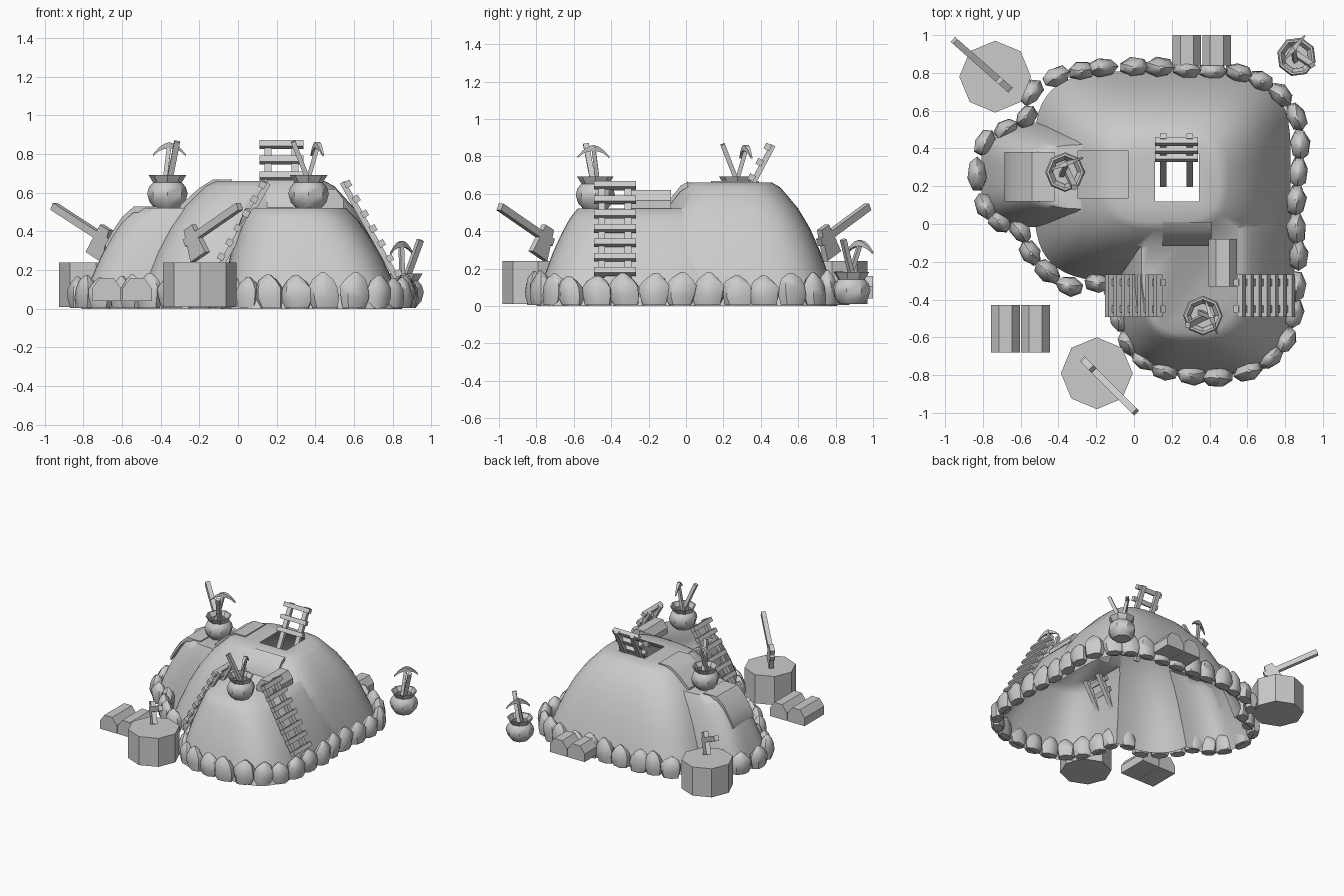
import bpy, bmesh, math, random
from mathutils import Vector, Matrix

random.seed(4)
if "Cube" in bpy.data.objects:
    bpy.data.objects.remove(bpy.data.objects["Cube"])

clay = bpy.data.materials.new("plain_grey")
clay.use_nodes = True
GREY = (0.6, 0.6, 0.6, 1)
clay.diffuse_color = GREY
clay.node_tree.nodes["Principled BSDF"].inputs["Base Color"].default_value = GREY


def finish(name, bm, angle=None):
    bmesh.ops.recalc_face_normals(bm, faces=bm.faces)
    mesh = bpy.data.meshes.new(name)
    bm.to_mesh(mesh)
    bm.free()
    mesh.materials.append(clay)
    ob = bpy.data.objects.new(name, mesh)
    bpy.context.collection.objects.link(ob)
    if angle:
        smooth(ob, angle)
    return ob


def smooth(ob, angle):
    bpy.ops.object.select_all(action='DESELECT')
    ob.select_set(True)
    bpy.context.view_layer.objects.active = ob
    bpy.ops.object.shade_smooth_by_angle(angle=math.radians(angle))


def loft(bm, rings):
    rows = [[bm.verts.new(p) for p in ring] for ring in rings]
    n = len(rows[0])
    for a, b in zip(rows, rows[1:]):
        for i in range(n):
            j = (i + 1) % n
            bm.faces.new((a[i], a[j], b[j], b[i]))
    bm.faces.new(rows[0])
    bm.faces.new(rows[-1])


def beam(bm, p, q, w, d, side, taper=1):
    # Rectangular bar from p to q; w is measured along side
    p, q = Vector(p), Vector(q)
    axis = (q - p).normalized()
    side = Vector(side)
    side = (side - axis * side.dot(axis)).normalized()
    up = axis.cross(side)
    corners = ((-1, -1), (1, -1), (1, 1), (-1, 1))
    loft(bm, [[c + side * a * w / 2 * k + up * b * d / 2 for a, b in corners]
              for c, k in ((p, 1), (q, taper))])


# Mound: three rounded lobes, each between a top and a base rectangle
def lobe(name, top, base, height, profile, power):
    bm = bmesh.new()
    rings = []
    for s, h in profile:
        x0, x1, y0, y1 = [a + (b - a) * s for a, b in zip(top, base)]
        ring = []
        round_off = power + .16 * (1 - s)
        for i in range(56):
            t = math.tau * (i + 0.5) / 56
            c, k = math.cos(t), math.sin(t)
            u = math.copysign(abs(c) ** round_off, c)
            v = math.copysign(abs(k) ** round_off, k)
            ring.append(((x0 + x1 + u * (x1 - x0)) / 2,
                         (y0 + y1 + v * (y1 - y0)) / 2, h * height))
        rings.append(ring)
    loft(bm, rings)
    return finish(name, bm)


tall = ((0, 1), (.13, .96), (.4, .79), (.58, .63), (.74, .44), (.9, .19), (1, 0))
short = ((0, 1), (.2, .89), (.38, .75), (.6, .55), (.8, .32), (1, 0))
mound = lobe("mound", (-.12, .45, .01, .46), (-.53, .83, -.31, .81), .66, tall, .5)
lobes = (lobe("front_lobe", (.04, .56, -.58, .2), (-.09, .85, -.8, .3), .522, short, .53),
         lobe("left_lobe", (-.54, .05, .08, .42), (-.81, .2, -.02, .54), .52, short, .52))
for other in lobes:
    mod = mound.modifiers.new("join", 'BOOLEAN')
    mod.operation = 'UNION'
    mod.solver = 'EXACT'
    mod.object = other
    bpy.context.view_layer.objects.active = mound
    bpy.ops.object.modifier_apply(modifier=mod.name)
    bpy.data.objects.remove(other)

# Open the underside and the square roof hatch
bm = bmesh.new()
bm.from_mesh(mound.data)
bmesh.ops.delete(bm, geom=[f for f in bm.faces if f.calc_center_median().z < .005],
                 context='FACES')
for co, no in (((.11, 0, 0), (1, 0, 0)), ((.345, 0, 0), (1, 0, 0)),
               ((0, .12, 0), (0, 1, 0)), ((0, .37, 0), (0, 1, 0))):
    roof = [f for f in bm.faces if f.calc_center_median().z > .655]
    geom = set(roof) | {e for f in roof for e in f.edges} | {v for f in roof for v in f.verts}
    bmesh.ops.bisect_plane(bm, geom=list(geom), plane_co=co, plane_no=no)
hatch = []
for f in bm.faces:
    c = f.calc_center_median()
    if c.z > .655 and .11 < c.x < .345 and .12 < c.y < .37:
        hatch.append(f)
bmesh.ops.delete(bm, geom=hatch, context='FACES')
bm.to_mesh(mound.data)
bm.free()
smooth(mound, 60)


# Bent cover panels over the slopes
def panel(name, path, lo, hi, along_x):
    bm = bmesh.new()
    rings = []
    for a, z in path:
        ring = [(lo, z), (hi, z), (hi, z - .03), (lo, z - .03)]
        rings.append([(a, b, c) if along_x else (b, a, c) for b, c in ring])
    loft(bm, rings)
    finish(name, bm, 40)


panel("upper_cover", ((-.3, .535), (-.2, .625), (-.13, .668), (-.03, .668)), .135, .39, True)
panel("left_cover", ((-.685, .335), (-.65, .4), (-.6, .475), (-.54, .528), (-.42, .528)),
      .12, .38, True)
panel("front_cover", ((-.115, .533), (-.03, .642), (.01, .665)), .15, .41, False)

# Ring of boulders around the foot
foot = [(-.41, .78), (-.28, .81), (-.16, .83), (0, .83), (.13, .83), (.28, .82), (.41, .81),
        (.55, .8), (.67, .76), (.77, .69), (.86, .57), (.88, .42), (.87, .28), (.86, .12),
        (.86, -.03), (.87, -.17), (.86, -.32), (.85, -.47), (.81, -.61), (.72, -.71),
        (.6, -.78), (.45, -.81), (.31, -.8), (.17, -.78), (.05, -.72), (-.03, -.63),
        (-.08, -.5), (-.1, -.38), (-.2, -.31), (-.34, -.33), (-.46, -.25), (-.55, -.15),
        (-.6, -.04), (-.71, .01), (-.79, .1), (-.83, .26), (-.79, .43), (-.68, .5),
        (-.57, .57), (-.54, .7)]
foot = [Vector((x, y, 0)) for x, y in foot]
bm = bmesh.new()
for i, centre in enumerate(foot):
    span = foot[(i + 1) % len(foot)] - foot[i - 1]
    along = span.normalized()
    out = Vector((along.y, -along.x, 0))
    half = max(.07, span.length * .285)
    rings = []
    tip = random.uniform(-.02, .02)
    high = random.uniform(.155, .185)
    for h, r in ((0, .8), (.3, 1), (.6, .95), (.82, .65), (1, .15)):
        ring = []
        for k in range(7):
            t = math.tau * k / 7
            j = r * random.uniform(.9, 1.1)
            ring.append(centre + along * (half * j * math.cos(t) + tip * h)
                        + out * .052 * j * math.sin(t) + Vector((0, 0, h * high + .005)))
        rings.append(ring)
    loft(bm, rings)
finish("boulder_ring", bm, 45)


# Ladders: two rails and rungs between two fractions of their length
def ladder(name, low, high, side, first, count):
    low, high, side = Vector(low), Vector(high), Vector(side)
    run = high - low
    bm = bmesh.new()
    for s in (-1, 1):
        beam(bm, low + side * s * .07, high + side * s * .07, .035, .03, side)
    face = run.cross(side).normalized()
    face *= .02 if face.z > 0 else -.02
    for i in range(count):
        p = low + run * (first + (.96 - first) * i / (count - 1)) + face
        beam(bm, p - side * .113, p + side * .113, .034, .034, run)
    finish(name, bm)


ladder("left_ladder", (-.12, -.38, .17), (.155, -.38, .65), (0, 1, 0), .03, 7)
ladder("right_ladder", (.82, -.38, .16), (.54, -.38, .655), (0, 1, 0), .03, 7)
ladder("hatch_ladder", (.225, .21, .38), (.225, .465, .86), (1, 0, 0), .62, 3)


# Clay pots, each holding a stick and a pick
def pot(name, x, y, z, turn):
    place = Matrix.Translation((x, y, z)) @ Matrix.Rotation(turn, 4, 'Z')
    bm = bmesh.new()
    shape = ((.065, 0), (.092, .03), (.105, .075), (.095, .11), (.074, .133),
             (.098, .172), (.086, .172), (.065, .14), (.07, .11))
    loft(bm, [[(r * math.cos(math.tau * i / 8), r * math.sin(math.tau * i / 8), h)
               for i in range(8)] for r, h in shape])
    bm.transform(place)
    finish(name, bm, 35)
    bm = bmesh.new()
    beam(bm, (0, .02, .09), (.05, -.08, .345), .03, .025, (1, 0, 0))
    beam(bm, (-.02, -.02, .09), (.01, .05, .33), .022, .022, (1, 0, 0))
    head = []
    for i in range(7):
        t = (i - 3) / 3
        w = .024 * (1 - abs(t) * .7)
        c = Vector((.01 + .085 * t, .045 + .03 * t, .325 - .05 * t * t))
        head.append([c + Vector((0, a * w * .6, b * w * .7))
                     for a, b in ((-1, -1), (1, -1), (1, 1), (-1, 1))])
    loft(bm, head)
    bm.transform(place)
    finish(name + "_tools", bm)


pot("left_pot", -.365, .275, .52, 0)
pot("front_pot", .365, -.485, .52, math.radians(-90))
pot("back_pot", .86, .885, .01, math.radians(30))


# Octagonal chopping blocks with an axe stuck in each
def block(name, x, y, outward):
    bm = bmesh.new()
    loft(bm, [[(x + .19 * math.cos(math.tau * i / 8), y + .19 * math.sin(math.tau * i / 8), h)
               for i in range(8)] for h in (.01, .24)])
    finish(name, bm)
    centre = Vector((x, y, 0))
    out = Vector(outward).normalized()
    side = Vector((-out.y, out.x, 0))
    low = centre - out * .1 + Vector((0, 0, .34))
    high = centre + out * .29 + Vector((0, 0, .53))
    run = (high - low).normalized()
    down = side.cross(run)
    if down.z > 0:
        down = -down
    bm = bmesh.new()
    beam(bm, low, high, .035, .04, side)
    grip = low + run * .06
    beam(bm, grip + down * .11, grip - down * .06, .12, .035, run, .55)
    finish(name + "_axe", bm)


block("front_block", -.197, -.79, (1, -1, 0))
block("back_block", -.735, .78, (-1, .88, 0))


# Round-topped chests
def chest(name, x, y0, y1, z=.04):
    outline = ((-.076, 0), (.076, 0), (.076, .065), (.035, .12), (-.035, .12), (-.076, .065))
    bm = bmesh.new()
    loft(bm, [[(x + a, y, z + h) for a, h in outline] for y in (y0, y1)])
    finish(name, bm)


for i in range(2):
    chest("front_chest", -.68 + .158 * i, -.68, -.43)
    chest("back_chest", .28 + .158 * i, .84, 1)
chest("upper_chest", .47, -.33, -.08, .5)
